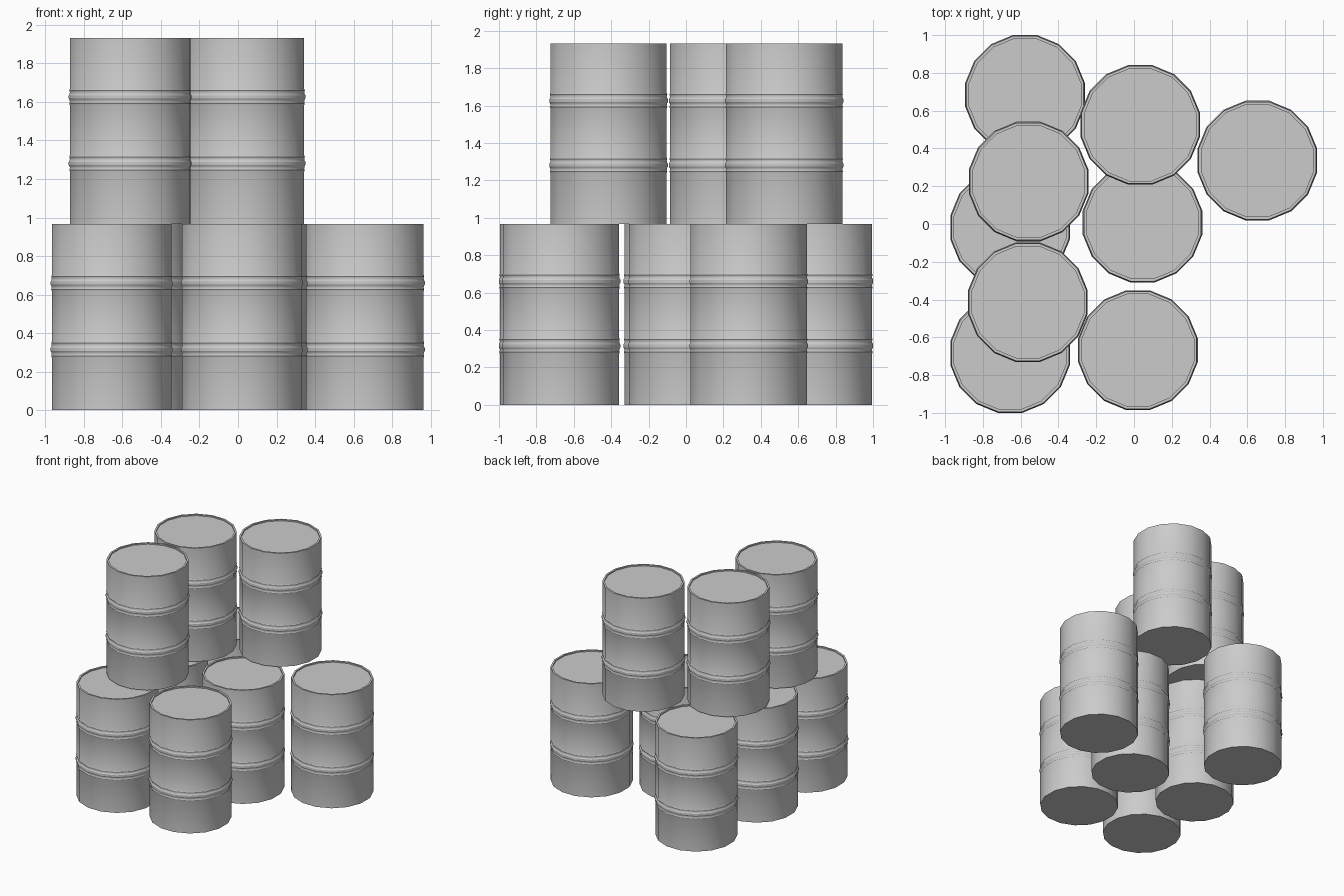
import bpy, bmesh, math

cube = bpy.data.objects.get("Cube")
if cube:
    bpy.data.objects.remove(cube, do_unlink=True)

SIDES = 16
HEIGHT = 0.966
BODY = 0.317      # radius of the plain wall
RIM = 0.302       # inner radius of the lid rim

# Single painted steel colour
steel = bpy.data.materials.new("grey steel")
steel.use_nodes = True
grey = (0.6, 0.6, 0.6, 1)
steel.diffuse_color = grey
steel.node_tree.nodes["Principled BSDF"].inputs["Base Color"].default_value = grey


def hoop(z):
    """Rolled hoop: one main bulge with a small bead above and below."""
    shape = [(-0.042, 0), (-0.034, 0.003), (-0.025, 0),
             (-0.016, 0.001), (-0.008, 0.006), (0.008, 0.006), (0.016, 0.001),
             (0.025, 0), (0.034, 0.003), (0.042, 0)]
    return [(BODY + bulge, z + dz) for dz, bulge in shape]


def barrel_mesh():
    # Half profile from the bottom, up the wall, over the rim, to the sunken lid
    profile = [(BODY, 0)] + hoop(0.315) + hoop(0.66)
    profile += [(BODY, HEIGHT), (RIM, HEIGHT), (RIM, HEIGHT - 0.01)]
    bm = bmesh.new()
    rings = []
    for radius, z in profile:
        ring = []
        for i in range(SIDES):
            a = 2 * math.pi * (i + 0.5) / SIDES
            ring.append(bm.verts.new((radius * math.cos(a), radius * math.sin(a), z)))
        rings.append(ring)
    for low, high in zip(rings, rings[1:]):
        for i in range(SIDES):
            j = (i + 1) % SIDES
            bm.faces.new((low[i], low[j], high[j], high[i]))
    bm.faces.new(rings[0][::-1])
    bm.faces.new(rings[-1])
    mesh = bpy.data.meshes.new("barrel")
    bm.to_mesh(mesh)
    bm.free()
    mesh.materials.append(steel)
    mesh.shade_smooth()
    mesh.set_sharp_from_angle(angle=math.radians(30))
    return mesh


# Stack: six barrels on the ground, three standing on top
lower = [(-0.577, 0.684), (-0.656, -0.018), (-0.656, -0.684),
         (0.045, 0.007), (0.021, -0.668), (0.653, 0.336)]
upper = [(-0.558, 0.225), (-0.562, -0.414), (0.033, 0.525)]
mesh = barrel_mesh()
for name, spots, z in (("lower_barrel", lower, 0), ("upper_barrel", upper, HEIGHT)):
    for n, (x, y) in enumerate(spots, 1):
        barrel = bpy.data.objects.new(f"{name}_{n}", mesh)
        barrel.location = (x, y, z)
        bpy.context.collection.objects.link(barrel)
